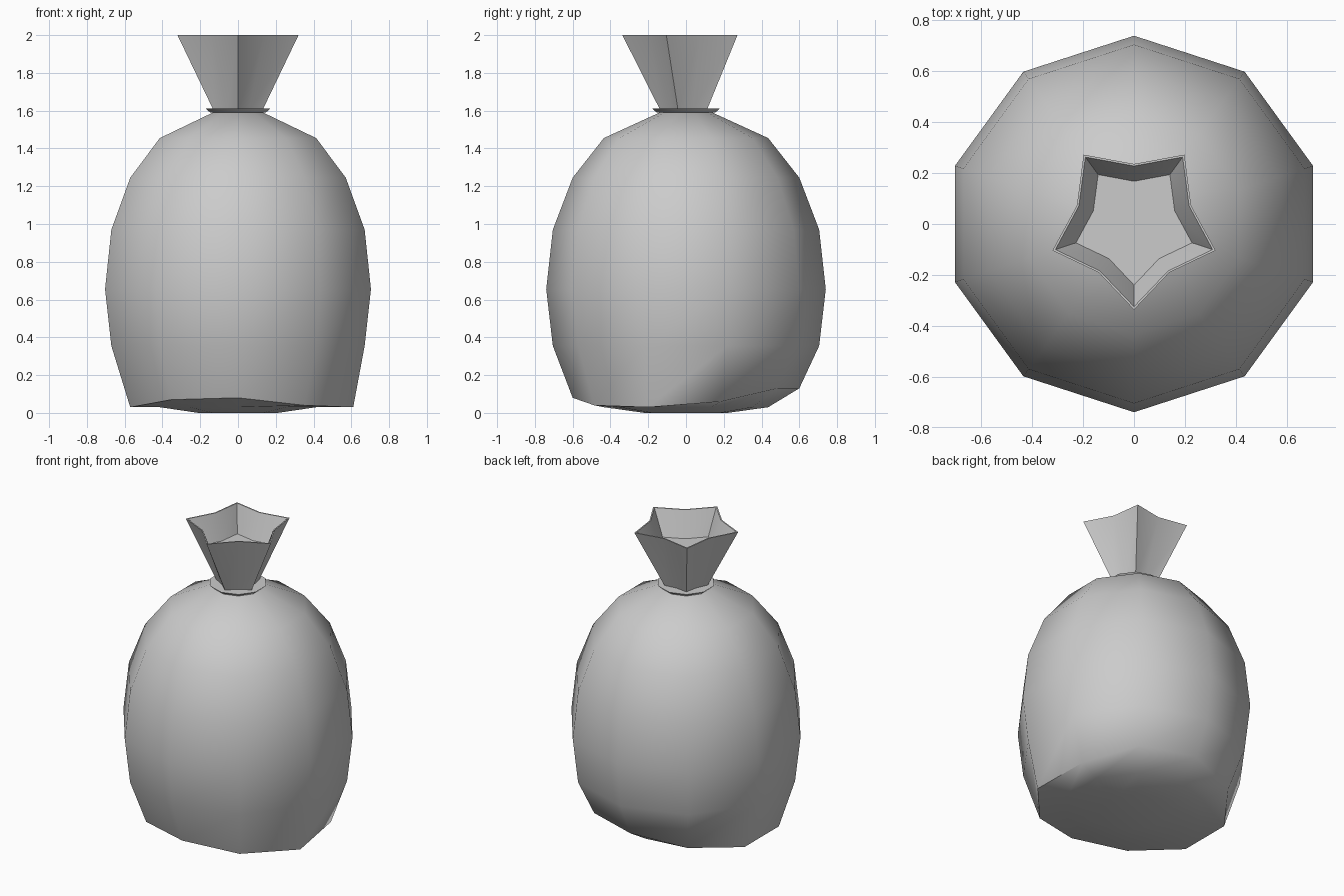
import bpy, bmesh
from math import sin, cos, pi, radians

cube = bpy.data.objects.get("Cube")
if cube:
    bpy.data.objects.remove(cube, do_unlink=True)

grey = bpy.data.materials.new("plain_grey")
grey.use_nodes = True
colour = (0.6, 0.6, 0.6, 1)
grey.diffuse_color = colour
grey.node_tree.nodes["Principled BSDF"].inputs["Base Color"].default_value = colour

SIDES = 10


def ring(radius, z, valley=None):
    """Ten points starting at the front; a valley radius makes it a star."""
    pts = []
    for k in range(SIDES):
        a = -pi / 2 + 2 * pi * k / SIDES
        r = valley if valley and k % 2 else radius
        pts.append((r * cos(a), r * sin(a), z))
    return pts


def loft(name, rings, cap_start=True, cap_end=True, closed=False, angle=50):
    """Skin a list of rings into one smooth-shaded object."""
    bm = bmesh.new()
    loops = [[bm.verts.new(p) for p in pts] for pts in rings]
    pairs = list(zip(loops, loops[1:]))
    if closed:
        pairs.append((loops[-1], loops[0]))
    for low, high in pairs:
        for k in range(SIDES):
            n = (k + 1) % SIDES
            bm.faces.new((low[k], low[n], high[n], high[k]))
    if cap_start and not closed:
        bm.faces.new(loops[0][::-1])
    if cap_end and not closed:
        bm.faces.new(loops[-1])
    bmesh.ops.recalc_face_normals(bm, faces=bm.faces)
    mesh = bpy.data.meshes.new(name)
    bm.to_mesh(mesh)
    bm.free()
    mesh.materials.append(grey)
    obj = bpy.data.objects.new(name, mesh)
    bpy.context.collection.objects.link(obj)
    bpy.ops.object.select_all(action='DESELECT')
    obj.select_set(True)
    bpy.context.view_layer.objects.active = obj
    bpy.ops.object.shade_smooth_by_angle(angle=radians(angle))
    return obj


# Sagging lower rim of the sack, with one corner pulled outwards
rim_heights = (.08, .04, .03, .06, .13, .13, .08, .03, .03, .07)
rim = [(x, y, h) for (x, y, _), h in zip(ring(.6, 0), rim_heights)]
rim[2] = (.61, -.2, .03)

# Sack body
profile = [(.705, .355), (.74, .655), (.705, .97), (.6, 1.245), (.435, 1.455), (.14, 1.59)]
loft("sack_body", [ring(.22, 0), ring(.435, .03), rim] + [ring(r, z) for r, z in profile])

# Tie around the neck
loft("neck_tie", [ring(.155, 1.59), ring(.18, 1.612)])

# Gathered star-shaped opening with a thin lip and a recessed floor
loft("gathered_top", [
    ring(.135, 1.6, .1),
    ring(.337, 2, .236),
    ring(.325, 2, .228),
    ring(.24, 1.83, .168),
])
